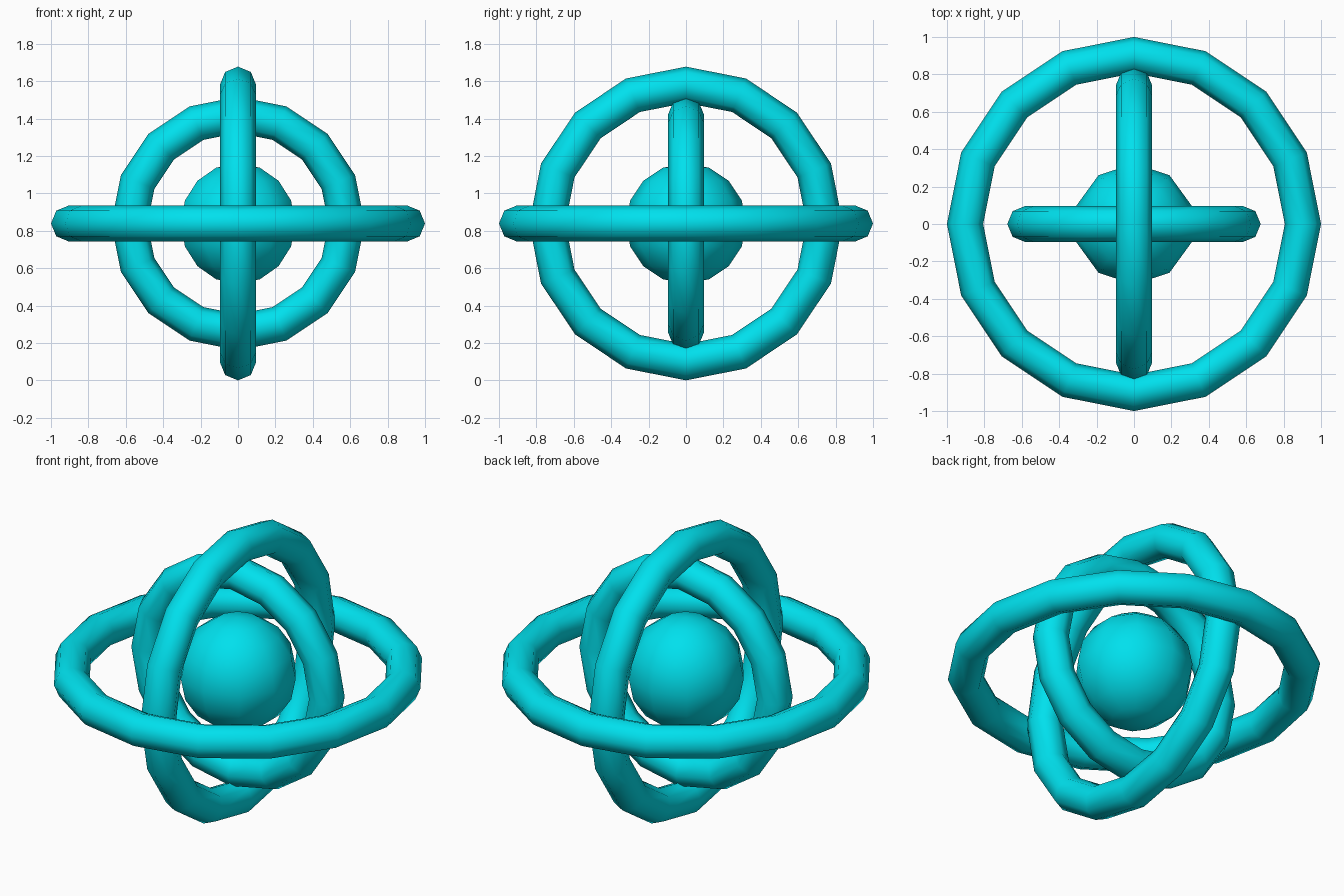
import bpy
from math import pi

if "Cube" in bpy.data.objects:
    bpy.data.objects.remove(bpy.data.objects["Cube"])

CZ = 0.8387      # common centre height
TUBE = 0.0968    # tube radius of every ring

mat = bpy.data.materials.new("cyan")
mat.diffuse_color = (0.0, 0.75, 0.85, 1)
mat.use_nodes = True
mat.node_tree.nodes["Principled BSDF"].inputs["Base Color"].default_value = mat.diffuse_color


def finish(name):
    ob = bpy.context.object
    ob.name = name
    ob.data.materials.append(mat)
    bpy.ops.object.shade_smooth()


def ring(name, radius, rotation):
    bpy.ops.mesh.primitive_torus_add(
        major_radius=radius, minor_radius=TUBE, major_segments=16,
        minor_segments=8, location=(0, 0, CZ), rotation=rotation)
    finish(name)


# Three nested rings at right angles
ring("outer_ring", 0.9032, (0, 0, 0))
ring("middle_ring", 0.7419, (0, pi / 2, 0))
ring("inner_ring", 0.5806, (pi / 2, 0, 0))

# Central ball
bpy.ops.mesh.primitive_uv_sphere_add(
    segments=10, ring_count=8, radius=0.3226, location=(0, 0, CZ))
finish("core_ball")
